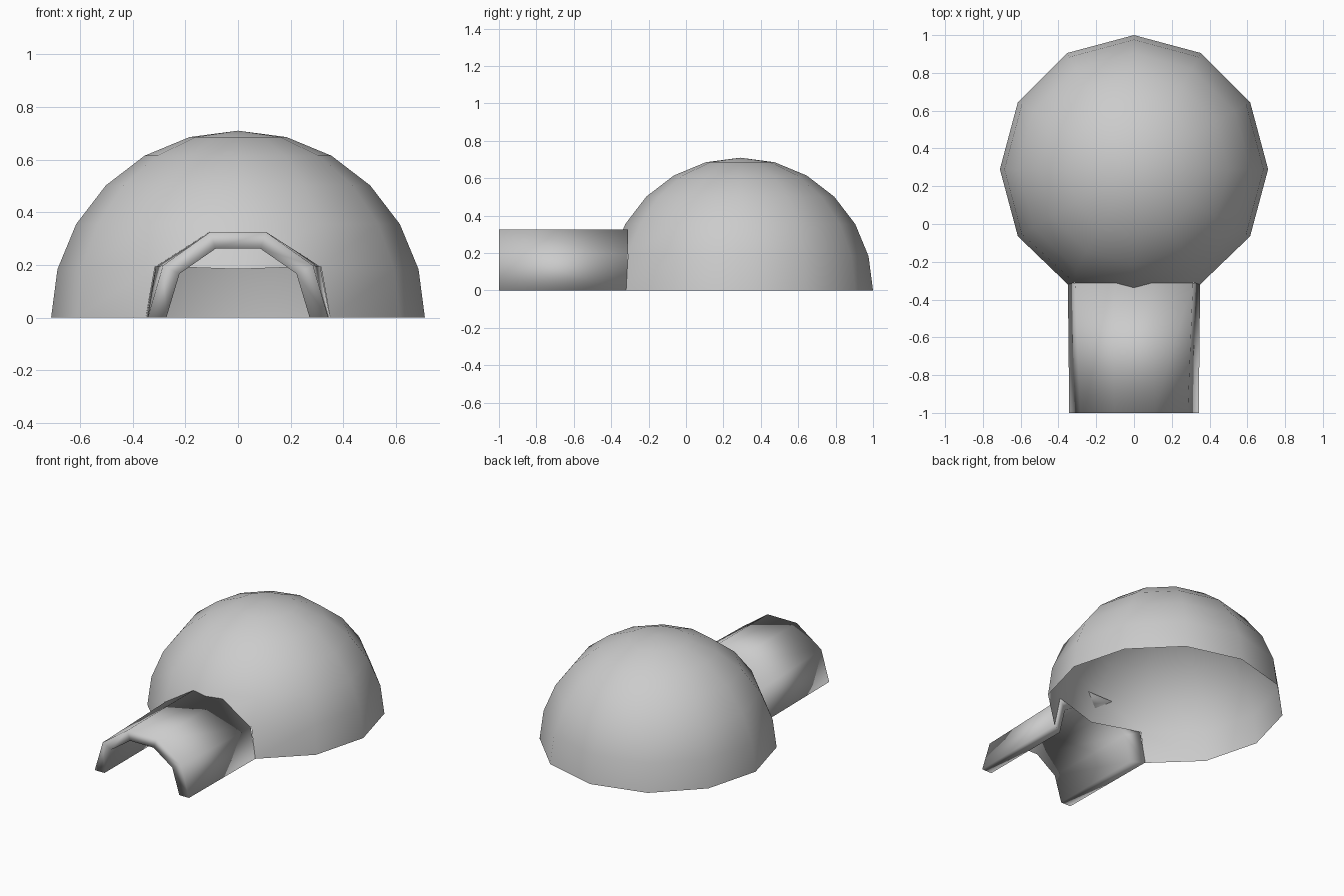
import bpy, bmesh
from math import radians, sin, cos

cube = bpy.data.objects.get("Cube")
if cube:
    bpy.data.objects.remove(cube, do_unlink=True)

# One plain grey for the whole hut
grey = bpy.data.materials.new("snow grey")
grey.use_nodes = True
colour = (0.6, 0.6, 0.6, 1)
grey.diffuse_color = colour
grey.node_tree.nodes["Principled BSDF"].inputs["Base Color"].default_value = colour


def finish(bm, name):
    mesh = bpy.data.meshes.new(name)
    for f in bm.faces:
        f.smooth = True
    bm.to_mesh(mesh)
    bm.free()
    mesh.materials.append(grey)
    obj = bpy.data.objects.new(name, mesh)
    bpy.context.collection.objects.link(obj)
    return obj


# Dome: open half sphere, twelve sides and six rings
R, CENTRE_Y, SIDES, RINGS = 0.71, 0.29, 12, 6
bm = bmesh.new()
rings = []
for i in range(RINGS):
    lat = radians(90 * i / RINGS)
    rings.append([bm.verts.new((R * cos(lat) * sin(radians(30 * j)),
                                CENTRE_Y - R * cos(lat) * cos(radians(30 * j)),
                                R * sin(lat))) for j in range(SIDES)])
pole = bm.verts.new((0, CENTRE_Y, R))
for i in range(RINGS):
    for j in range(SIDES):
        k = (j + 1) % SIDES
        if i == 0 and j in (0, SIDES - 1):
            continue  # doorway
        if i == RINGS - 1:
            bm.faces.new((rings[i][j], rings[i][k], pole))
        else:
            bm.faces.new((rings[i][j], rings[i][k], rings[i + 1][k], rings[i + 1][j]))
# Doorway corners pulled in to meet the tunnel
for j, side in ((1, 1), (SIDES - 1, -1)):
    rings[0][j].co = (side * 0.35, -0.32, 0)
    rings[1][j].co = (side * 0.315, -0.31, 0.195)
bmesh.ops.delete(bm, geom=[v for v in bm.verts if not v.link_faces], context="VERTS")
finish(bm, "dome")


# Tunnel: thick five-sided arch, slightly wider where it meets the dome
def arch(bm, half, y):
    points = half + [(-x, z) for x, z in reversed(half)]
    return [bm.verts.new((x, y, z)) for x, z in points]


bm = bmesh.new()
loops = [
    arch(bm, [(0.35, 0), (0.312, 0.194), (0.108, 0.325)], -0.313),
    arch(bm, [(0.343, 0), (0.285, 0.198), (0.106, 0.325)], -1),
    arch(bm, [(0.272, 0), (0.222, 0.167), (0.085, 0.262)], -1),
    arch(bm, [(0.272, 0), (0.232, 0.167), (0.087, 0.262)], -0.365),
]
for n, a in enumerate(loops):
    b = loops[(n + 1) % 4]
    for i in range(5):
        bm.faces.new((a[i], a[i + 1], b[i + 1], b[i]))
# Feet of the two walls
for i in (0, 5):
    bm.faces.new([loop[i] for loop in loops])
bmesh.ops.recalc_face_normals(bm, faces=bm.faces)
finish(bm, "entrance_tunnel")
